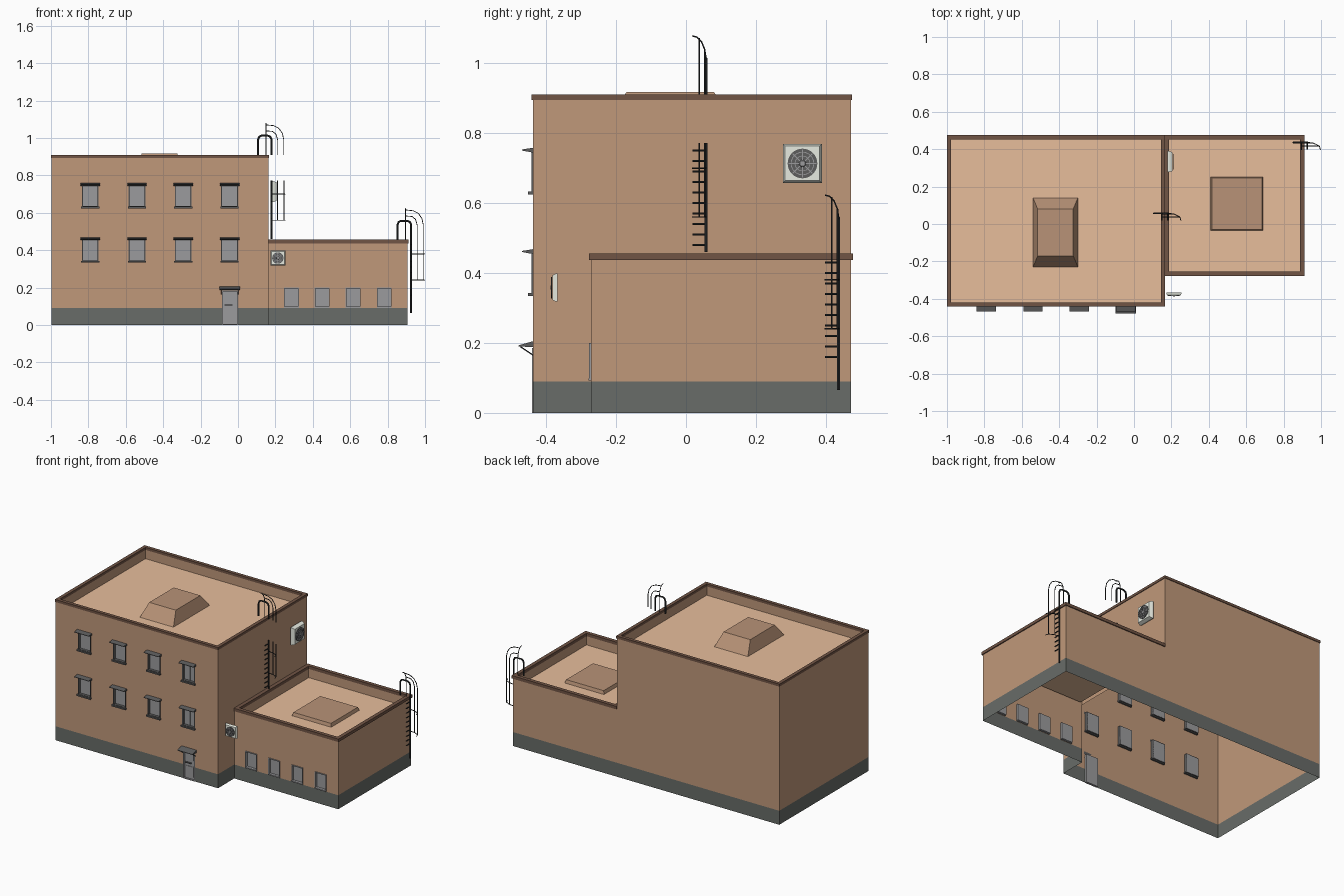
import bpy, bmesh
from math import pi, cos, sin
from mathutils import Matrix, Vector

if "Cube" in bpy.data.objects:
    bpy.data.objects.remove(bpy.data.objects["Cube"])


def material(name, r, g, b):
    m = bpy.data.materials.new(name)
    m.diffuse_color = (r, g, b, 1)
    m.use_nodes = True
    m.node_tree.nodes["Principled BSDF"].inputs["Base Color"].default_value = m.diffuse_color
    return m


TAN = material("tan_wall", 0.53, 0.315, 0.195)
DECK = material("roof_tan", 0.80, 0.51, 0.33)
BROWN = material("cap_brown", 0.165, 0.09, 0.06)
HATCH = material("hatch_tan", 0.48, 0.29, 0.185)
STONE = material("plinth_grey", 0.138, 0.15, 0.138)
TRIM = material("dark_trim", 0.11, 0.11, 0.11)
GLASS = material("pane_grey", 0.33, 0.33, 0.34)
PALE = material("fan_pale", 0.80, 0.83, 0.75)
IRON = material("ladder_iron", 0.025, 0.028, 0.03)


def mesh(name, verts, faces, mat, matrix=None):
    me = bpy.data.meshes.new(name)
    me.from_pydata([tuple(v) for v in verts], [], faces)
    me.materials.append(mat)
    ob = bpy.data.objects.new(name, me)
    bpy.context.collection.objects.link(ob)
    if matrix:
        me.transform(matrix)
    return ob


def rect(x0, x1, y0, y1, z):
    return [(x0, y0, z), (x1, y0, z), (x1, y1, z), (x0, y1, z)]


SIDES = [(i, (i + 1) % 4, (i + 1) % 4 + 4, i + 4) for i in range(4)]


def block(name, x0, x1, y0, y1, z0, z1, mat, ix=0, iy=0):
    v = rect(x0, x1, y0, y1, z0) + rect(x0 + ix, x1 - ix, y0 + iy, y1 - iy, z1)
    return mesh(name, v, SIDES + [(3, 2, 1, 0), (4, 5, 6, 7)], mat)


def sheet(name, pts, z0, z1, mat):
    """Single-skin wall along a plan polyline."""
    n = len(pts)
    v = [(x, y, z) for z in (z0, z1) for x, y in pts]
    return mesh(name, v, [(i, i + 1, n + i + 1, n + i) for i in range(n - 1)], mat)


def front(name, x0, x1, y, z0, z1, holes, mat):
    """Front wall with rectangular openings."""
    xs = sorted({x0, x1} | {h[i] for h in holes for i in (0, 1)})
    zs = sorted({z0, z1} | {h[i] for h in holes for i in (2, 3) if z0 < h[i] < z1})
    v = [(x, y, z) for z in zs for x in xs]
    n, faces = len(xs), []
    for j in range(len(zs) - 1):
        for i in range(n - 1):
            cx, cz = (xs[i] + xs[i + 1]) / 2, (zs[j] + zs[j + 1]) / 2
            if not any(h[0] < cx < h[1] and h[2] < cz < h[3] for h in holes):
                a = j * n + i
                faces.append((a, a + 1, a + n + 1, a + n))
    return mesh(name, v, faces, mat)


def roof(name, x0, x1, y0, y1, deck, cap0, cap1, t=0.018, o=0.004):
    """Sunken deck, inner parapet faces and overhanging cap ring."""
    a, b, c, d = x0 + t, x1 - t, y0 + t, y1 - t
    mesh(name + "_deck", rect(a, b, c, d, deck), [(0, 1, 2, 3)], DECK)
    sheet(name + "_parapet_inside", [(a, c), (a, d), (b, d), (b, c), (a, c)], deck, cap0, TAN)
    v = []
    for z in (cap0, cap1):
        v += rect(x0 - o, x1 + o, y0 - o, y1 + o, z) + rect(a, b, c, d, z)
    f = []
    for i in range(4):
        j = (i + 1) % 4
        f += [(i, j, j + 8, i + 8), (j + 4, i + 4, i + 12, j + 12),
              (i + 8, j + 8, j + 12, i + 12), (j, i, i + 4, j + 4)]
    mesh(name + "_cap", v, f, BROWN)


def tubes(name, paths, r):
    cu = bpy.data.curves.new(name, 'CURVE')
    cu.dimensions, cu.bevel_depth, cu.bevel_resolution, cu.use_fill_caps = '3D', r, 1, True
    for p in paths:
        s = cu.splines.new('POLY')
        s.points.add(len(p) - 1)
        for q, c in zip(s.points, p):
            q.co = (*c, 1)
    cu.materials.append(IRON)
    ob = bpy.data.objects.new(name, cu)
    bpy.context.collection.objects.link(ob)
    bpy.ops.object.select_all(action='DESELECT')
    ob.select_set(True)
    bpy.context.view_layer.objects.active = ob
    bpy.ops.object.convert(target='MESH')
    bpy.ops.object.shade_smooth_by_angle()


# Building outline
X0, XM, X1, YF, YA, YB = -0.996, 0.163, 0.906, -0.437, -0.271, 0.471
PL = 0.09
main_holes = [(x - 0.045, x + 0.045, z, z + 0.122) for x in (-0.79, -0.54, -0.293, -0.045) for z in (0.34, 0.63)]
door_hole = (-0.085, 0.0, 0.0, 0.185)
annex_holes = [(x - 0.04, x + 0.04, 0.095, 0.20) for x in (0.285, 0.45, 0.615, 0.782)]

# Plinth and walls
sheet("plinth_sides", [(X1, YA), (X1, YB), (X0, YB), (X0, YF)], 0, PL, STONE)
sheet("plinth_step", [(XM, YF), (XM, YA), (X1, YA)], 0, PL, STONE)
front("plinth_front", X0, XM, YF, 0, PL, [door_hole], STONE)
front("main_front_wall", X0, XM, YF, PL, 0.9, main_holes + [door_hole], TAN)
front("annex_front_wall", XM, X1, YA, PL, 0.44, annex_holes, TAN)
sheet("main_back_left_wall", [(XM, YB), (X0, YB), (X0, YF)], PL, 0.9, TAN)
sheet("main_step_wall", [(XM, YF), (XM, YA)], PL, 0.9, TAN)
sheet("main_right_wall", [(XM, YA), (XM, YB)], 0.38, 0.9, TAN)
sheet("annex_side_wall", [(X1, YA), (X1, YB), (XM, YB)], PL, 0.44, TAN)

# Roofs with skylight and hatch
roof("main_roof", X0, XM, YF, YB, 0.837, 0.894, 0.91)
roof("annex_roof", XM + 0.007, X1, YA, YB, 0.381, 0.437, 0.456, o=0.006)
block("skylight", -0.54, -0.30, -0.23, 0.14, 0.837, 0.917, HATCH, 0.025, 0.06)
block("roof_hatch", 0.41, 0.69, -0.035, 0.252, 0.381, 0.402, HATCH, 0.006, 0.006)


def opening(name, h, y, depth, out, w, mat):
    """Jambs, head and recessed pane for one opening."""
    a, b, c, d = h
    block(name + "_pane", a, b, y + depth - 0.004, y + depth, c, d, GLASS)
    for x in (a, b - w):
        block(name + "_jamb", x, x + w, y - out, y + depth, c, d, mat)
    for z in (c, d - w):
        block(name + "_rail", a + w, b - w, y - out, y + depth, z, z + w, mat)


def awning(name, a, b, y, reach, top, drop, thick):
    """Thin sloping canopy, wedge-shaped in profile."""
    prof = [(y, top), (y - reach, top - drop), (y - reach, top - drop - 0.003), (y, top - thick)]
    v = [(x, p, z) for x in (a, b) for p, z in prof]
    mesh(name, v, [tuple(reversed(f)) for f in SIDES] + [(0, 1, 2, 3), (7, 6, 5, 4)], TRIM)


# Main windows: frame, bars, canopy and sill
for h in main_holes:
    a, b, c, d = h
    opening("window", h, YF, 0.018, 0.004, 0.005, TRIM)
    m = (a + b) / 2
    block("window_mullion", m - 0.0015, m + 0.0015, YF + 0.011, YF + 0.015, c, d, GLASS)
    awning("window_canopy", a - 0.007, b + 0.007, YF, 0.032, d + 0.006, 0.005, 0.014)
    block("window_sill", a - 0.004, b + 0.004, YF - 0.014, YF + 0.01, c - 0.006, c + 0.003, TRIM)

# Annex windows
for h in annex_holes:
    opening("annex_window", h, YA, 0.014, 0.006, 0.004, GLASS)
    block("annex_window_sill", h[0], h[1], YA - 0.008, YA + 0.01, h[2] - 0.003, h[2] + 0.003, GLASS)

# Door with canopy and brackets
opening("door", door_hole, YF, 0.012, 0.003, 0.005, GLASS)
for z0, z1 in ((0.02, 0.085), (0.125, 0.17)):
    block("door_panel", -0.07, -0.015, YF + 0.005, YF + 0.009, z0, z1, GLASS)
block("door_handle", -0.072, -0.03, YF - 0.002, YF + 0.008, 0.104, 0.109, TRIM)
awning("door_canopy", -0.098, 0.01, YF, 0.042, 0.205, 0.012, 0.017)
tubes("door_canopy_brackets", [[(x, YF, 0.165), (x, YF - 0.036, 0.189)] for x in (-0.09, 0.002)], 0.002)


def fan(name, loc, s, depth, turn):
    """Square wall fan facing local -y: housing, dark well, grille rings, blades, hub."""
    M = Matrix.Translation(loc) @ Matrix.Rotation(turn, 4, 'Z') @ Matrix.Rotation(pi / 2, 4, 'X')
    h, k = s / 2, s * 0.44
    v = rect(-h, h, -h, h, 0) + rect(-h, h, -h, h, depth * .35) + rect(-k, k, -k, k, depth)
    f = SIDES + [tuple(i + 4 for i in q) for q in SIDES] + [(3, 2, 1, 0), (8, 9, 10, 11)]
    mesh(name + "_housing", v, f, PALE, M)
    n = 24

    def circle(r, z):
        return [(r * cos(2 * pi * i / n), r * sin(2 * pi * i / n), z) for i in range(n)]

    z = depth + 0.0008
    mesh(name + "_well", circle(s * .37, z), [tuple(range(n))], TRIM, M)
    for r, w, mat in ((.38, .025, TRIM), (.30, .02, GLASS), (.20, .018, GLASS)):
        v = circle(s * (r - w), z) + circle(s * (r - w), z + .003) + circle(s * r, z + .003) + circle(s * r, z)
        f = [(k * n + i, k * n + (i + 1) % n, (k + 1) * n + (i + 1) % n, (k + 1) * n + i)
             for k in range(3) for i in range(n)]
        mesh(name + "_ring", v, [tuple(reversed(q)) for q in f], mat, M)
    for i in range(8):
        b = s * 0.012
        v = rect(s * .06, s * .36, -b, b, z) + rect(s * .06, s * .36, -b, b, z + .0025)
        mesh(name + "_spoke", v, SIDES + [(4, 5, 6, 7)], GLASS, M @ Matrix.Rotation(i * pi / 4, 4, 'Z'))
    v = circle(s * .09, z) + circle(s * .07, z + .004)
    f = [(i, (i + 1) % n, n + (i + 1) % n, n + i) for i in range(n)]
    mesh(name + "_hub", v, f + [tuple(range(n, 2 * n))], GLASS, M)


fan("upper_fan", (0.18, 0.333, 0.713), 0.112, 0.027, pi / 2)
fan("lower_fan", (0.213, -0.367, 0.358), 0.08, 0.015, 0)


def ladder(name, o, rail, rungs, straps, bars):
    """Half-cage ladder: heights are relative to the roof edge at o."""
    o = Vector(o)

    def at(paths):
        return [[o + Vector(p) for p in path] for path in paths]

    grip = [(.02, 0), (.02, .08), (.013, .096), (0, .102), (-.035, .102), (-.047, .096), (-.053, .08), (-.053, 0)]
    tubes(name + "_rail", at([[(x, .039, z) for x, z in grip],
                              [(.02, .039, rail[0]), (.02, .039, rail[1])]]), 0.0055)
    tubes(name + "_rungs", at([[(.02, 0, z), (.02, .039, z)] for z in rungs]), 0.0033)
    arch = [(0, .168), (.014, .164), (.026, .152), (.035, .13), (.04, .1), (.04, 0)]
    outer = [(-.01, .16), (.03, .156), (.058, .142), (.077, .115), (.085, .08)]
    inner = [(-.01, .128), (.025, .125), (.043, .11), (.052, .08)]
    cage = [[(-.01, y, z) for y, z in arch]]
    for y, top in ((.02, outer), (.036, inner)):
        x = top[-1][0]
        cage.append([(p, y, z) for p, z in top] + [(x, y, bars[0])])
        if len(bars) > 1:
            cage.append([(x, y, bars[1]), (x, y, bars[2])])
    for z in straps:
        cage.append([(.02, .039, z), (.052, .036, z), (.085, .02, z), (.091, 0, z)])
    tubes(name + "_cage", at(cage), 0.0024)


ladder("upper_ladder", (0.16, 0.018, 0.91), (-.45, -.138), [-.43 + .03 * i for i in range(10)],
       (-.35, -.21), (0, -.138, -.35))
ladder("lower_ladder", (0.906, 0.397, 0.455), (-.39, 0), [-.295 + .03 * i for i in range(10)],
       (-.215, -.075), (-.215,))
